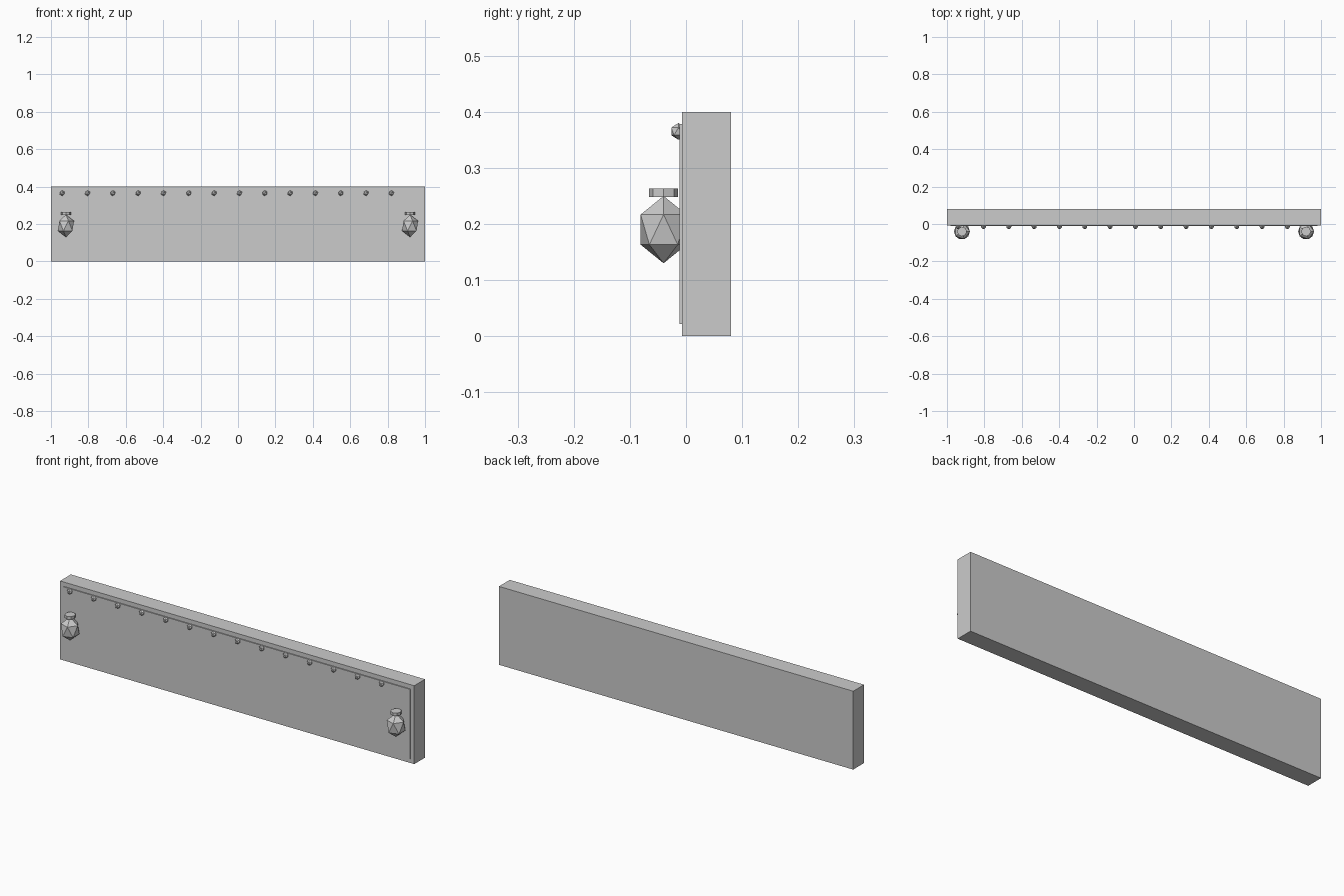
import bpy

if "Cube" in bpy.data.objects:
    bpy.data.objects.remove(bpy.data.objects["Cube"])


def box(name, x, y, z):
    # Box from (min, max) ranges on each axis
    bpy.ops.mesh.primitive_cube_add(size=1, location=[sum(r) / 2 for r in (x, y, z)])
    ob = bpy.context.object
    ob.name = name
    ob.scale = [r[1] - r[0] for r in (x, y, z)]
    return ob


def gem(name, radius, loc, scale=(1, 1, 1)):
    # Low-poly faceted ball
    bpy.ops.mesh.primitive_ico_sphere_add(subdivisions=1, radius=radius, location=loc)
    ob = bpy.context.object
    ob.name = name
    ob.scale = scale
    return ob


# Board with a thin raised face panel
box("board", (-1, 1), (-0.007, 0.08), (0, 0.4))
box("face_panel", (-0.98, 0.98), (-0.012, -0.005), (0.022, 0.378))

# Row of studs along the top edge
for i in range(14):
    gem(f"stud_{i + 1}", 0.015, (-0.94 + i * 0.1354, -0.0135, 0.365))

# Lantern with a flat cap at each end
for side, s in (("left", -1), ("right", 1)):
    gem(f"lantern_{side}", 0.06, (s * 0.92, -0.04, 0.19), (0.8, 0.8, 1))
    bpy.ops.mesh.primitive_cylinder_add(vertices=8, radius=0.026, depth=0.015,
                                        location=(s * 0.92, -0.04, 0.256))
    bpy.context.object.name = f"lantern_cap_{side}"
